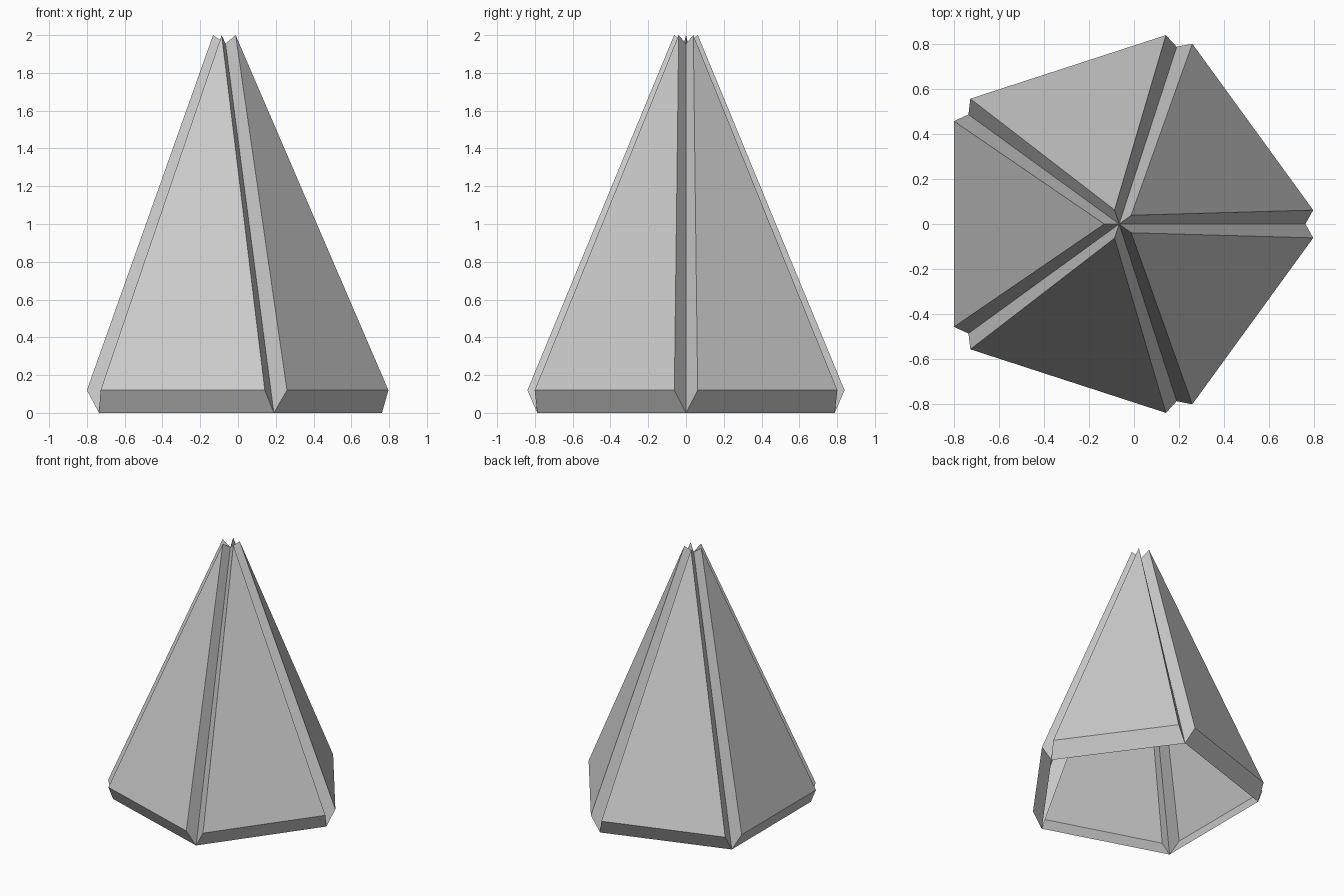
import bpy, bmesh
from math import sin, cos, pi

if "Cube" in bpy.data.objects:
    bpy.data.objects.remove(bpy.data.objects["Cube"])

SIDES = 5
CX = -0.066                     # pyramid axis
R, H = 0.828, 1.955             # groove pyramid: base radius and apex height
BASE = (0.734, 0.457, 0.12)     # raised panel base: outward, half width, z
TIP = (0.066, 2.0)              # raised panel tip: outward, z

bm = bmesh.new()


def polar(angle, out, side, z):
    """Vertex placed outward and sideways from the axis."""
    return bm.verts.new((CX + out * cos(angle) - side * sin(angle),
                         out * sin(angle) + side * cos(angle), z))


# Valley lines between the panels, open underneath
apex = bm.verts.new((CX, 0, H))
corners = [polar(2 * pi * i / SIDES, R, 0, 0) for i in range(SIDES)]

# Five raised triangular panels, each joined to the valleys by sloping walls
for i in range(SIDES):
    a = 2 * pi * (i + 0.5) / SIDES
    inner = [corners[i], corners[(i + 1) % SIDES], apex]
    outer = [polar(a, BASE[0], -BASE[1], BASE[2]),
             polar(a, BASE[0], BASE[1], BASE[2]),
             polar(a, TIP[0], 0, TIP[1])]
    bm.faces.new(outer)
    for j in range(3):
        k = (j + 1) % 3
        bm.faces.new((inner[j], inner[k], outer[k], outer[j]))

mesh = bpy.data.meshes.new("panelled_pyramid")
bm.to_mesh(mesh)
bm.free()
obj = bpy.data.objects.new("panelled_pyramid", mesh)
bpy.context.collection.objects.link(obj)
